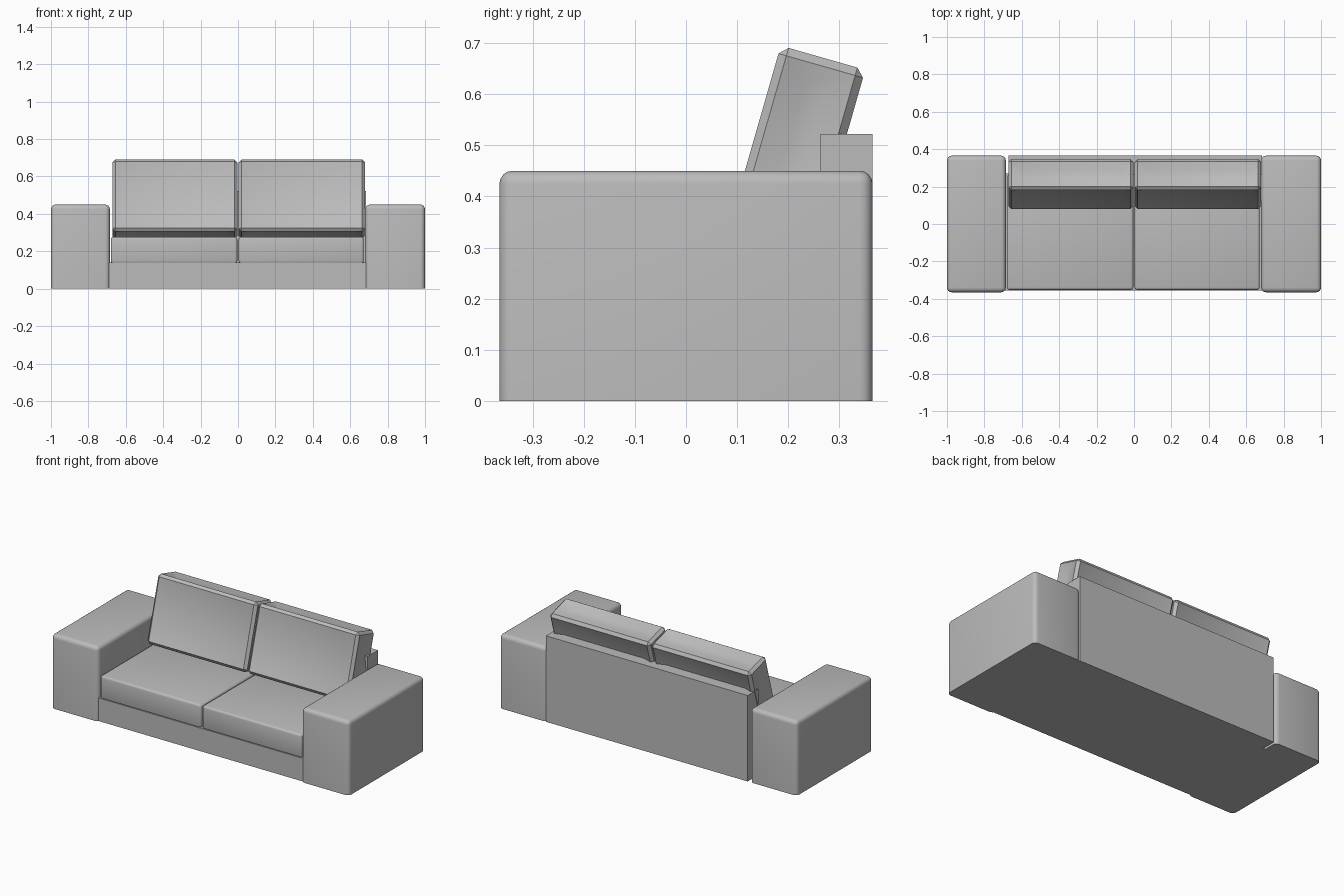
import bpy
import bmesh
import math
from mathutils import Matrix, Vector

old = bpy.data.objects.get("Cube")
if old:
    bpy.data.objects.remove(old, do_unlink=True)

# One grey fabric for the whole sofa
fabric = bpy.data.materials.new("grey_fabric")
fabric.use_nodes = True
GREY = (0.5, 0.5, 0.5, 1)
fabric.diffuse_color = GREY
fabric.node_tree.nodes["Principled BSDF"].inputs["Base Color"].default_value = GREY


def box(name, low, high, bevel=0, segments=1, flat_bottom=False, dent=0, margin=0.075):
    """Box between two corners, optionally bevelled and with dented panels."""
    low, high = Vector(low), Vector(high)
    size = high - low
    bm = bmesh.new()
    bmesh.ops.create_cube(bm, size=1)
    bmesh.ops.scale(bm, vec=size, verts=bm.verts)
    if bevel:
        edges = [e for e in bm.edges
                 if not (flat_bottom and all(v.co.z < 0 for v in e.verts))]
        bmesh.ops.bevel(bm, geom=edges, offset=bevel, segments=segments,
                        profile=0.5, affect='EDGES')
    if dent:
        # Sink the middle of each large panel
        bm.normal_update()
        panels = [f for f in bm.faces if max(abs(c) for c in f.normal) > 0.99]
        for face in panels:
            shortest = min(e.calc_length() for e in face.edges)
            bmesh.ops.inset_individual(bm, faces=[face], depth=-dent,
                                       thickness=min(margin, shortest * 0.49))
    mesh = bpy.data.meshes.new(name)
    bm.to_mesh(mesh)
    bm.free()
    mesh.materials.append(fabric)
    obj = bpy.data.objects.new(name, mesh)
    obj.location = (low + high) / 2
    bpy.context.collection.objects.link(obj)
    if bevel:
        bpy.ops.object.select_all(action='DESELECT')
        obj.select_set(True)
        bpy.context.view_layer.objects.active = obj
        bpy.ops.object.shade_smooth_by_angle(angle=math.radians(35))
    return obj


# Frame: base and back panel
box("base", (-0.69, -0.355, 0), (0.69, 0.27, 0.14))
box("back_panel", (-0.67, 0.263, 0), (0.685, 0.365, 0.522))

# Armrests with rounded upper and upright edges
box("right_arm", (-1, -0.365, 0), (-0.685, 0.365, 0.45), 0.025, 4, True)
box("left_arm", (0.68, -0.365, 0), (1, 0.365, 0.45), 0.025, 4, True)

# Seat cushions
for side, x0, x1 in (("right", -0.68, -0.004), ("left", 0.004, 0.672)):
    box(side + "_seat_cushion", (x0, -0.352, 0.135), (x1, 0.262, 0.277), 0.013, 3)

# Leaning back cushions with sunken panels
for side, x0, x1 in (("right", -0.672, -0.004), ("left", 0.004, 0.68)):
    cushion = box(side + "_back_cushion", (x0, -0.086, -0.2), (x1, 0.086, 0.2),
                  0.016, 1, dent=0.018)
    cushion.rotation_euler.x = math.radians(-16)
    cushion.location.y = 0.213
    cushion.location.z = 0.479
